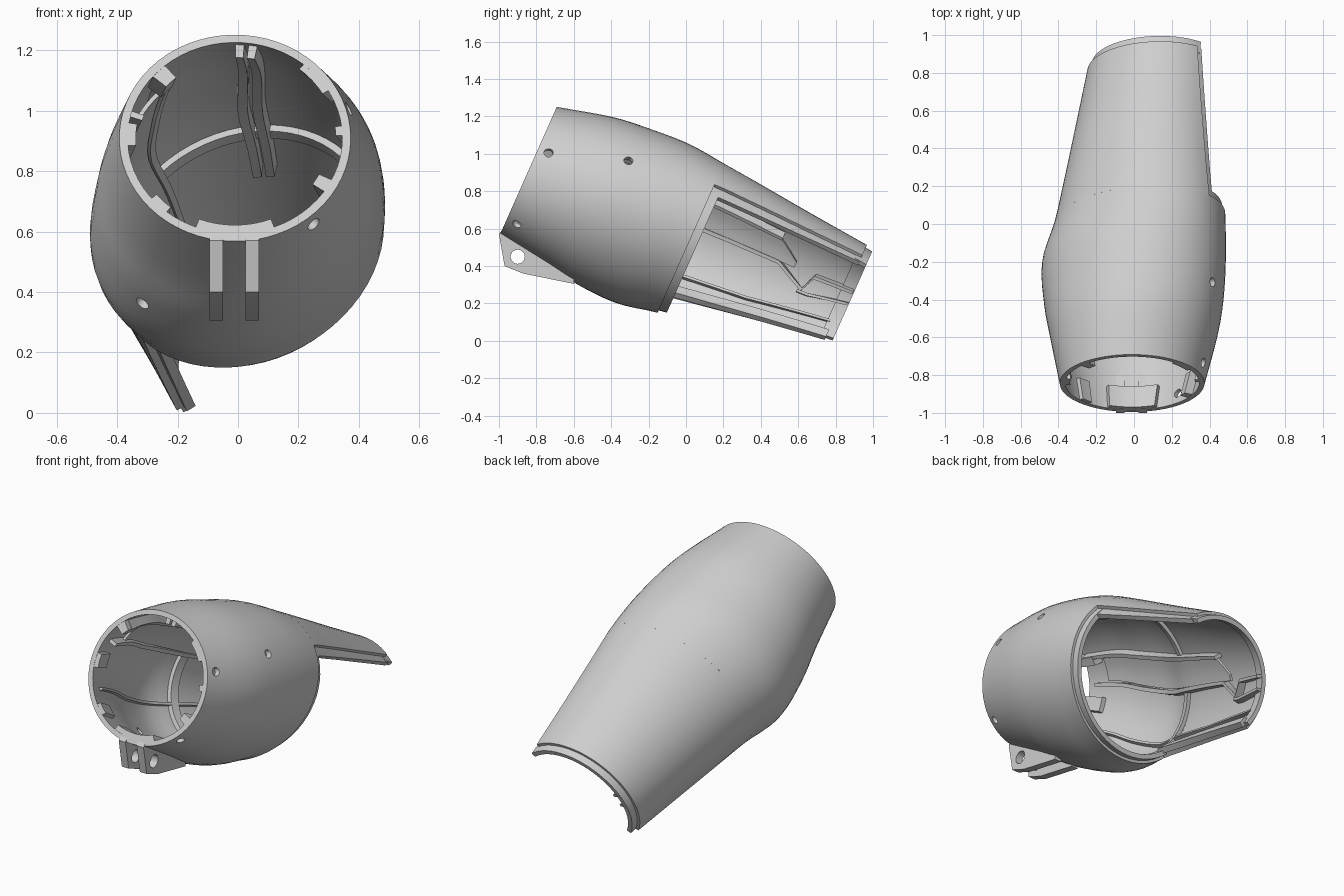
import bpy, bmesh, math
from mathutils import Vector

cube = bpy.data.objects.get("Cube")
if cube:
    bpy.data.objects.remove(cube)

grey = bpy.data.materials.new("light_grey")
grey.use_nodes = True
tone = (0.62, 0.62, 0.62, 1)
grey.diffuse_color = tone
grey.node_tree.nodes["Principled BSDF"].inputs["Base Color"].default_value = tone

PI = math.pi
TILT = math.radians(24)
FRONT, STEP, REAR = -1.14, -0.2, 0.675
WALL = 0.028

# Sections along the tilted axis: position, centre x, centre height, half width, half height, skew
SECTIONS = [
    (-1.14, -0.01, 0.488, 0.383, 0.374, 0),
    (-0.85, 0, 0.503, 0.447, 0.43, 0.05),
    (-0.67, 0, 0.498, 0.475, 0.457, 0.1),
    (-0.42, 0, 0.501, 0.487, 0.468, 0.15),
    (-0.2, 0.03, 0.512, 0.453, 0.437, 0.18),
    (0, 0.05, 0.51, 0.43, 0.42, 0.15),
    (0.35, 0.085, 0.505, 0.395, 0.388, 0.1),
    (0.75, 0.125, 0.5, 0.357, 0.355, 0.05),
]


def section(s):
    """Smoothly interpolated section at axis position s."""
    i = 0
    while i < len(SECTIONS) - 2 and s > SECTIONS[i + 1][0]:
        i += 1

    def slope(k, c):
        a, b = SECTIONS[max(k - 1, 0)], SECTIONS[min(k + 1, len(SECTIONS) - 1)]
        return (b[c] - a[c]) / (b[0] - a[0])

    p, q = SECTIONS[i], SECTIONS[i + 1]
    h = q[0] - p[0]
    t = (s - p[0]) / h
    u = 1 - t
    return [u * u * (1 + 2 * t) * p[c] + t * t * (3 - 2 * t) * q[c]
            + h * t * u * (u * slope(i, c) - t * slope(i + 1, c)) for c in range(1, 6)]


def place(s, angle, depth):
    """World point at a depth below the outer surface."""
    cx, cv, rx, rv, skew = section(s)
    x = cx + (rx - depth) * math.cos(angle)
    v = cv + (rv - depth) * math.sin(angle + skew)
    c, n = math.cos(TILT), math.sin(TILT)
    return Vector((x, c * s + n * v, c * v - n * s))


def finish(name, bm):
    bmesh.ops.recalc_face_normals(bm, faces=bm.faces)
    mesh = bpy.data.meshes.new(name)
    bm.to_mesh(mesh)
    bm.free()
    obj = bpy.data.objects.new(name, mesh)
    bpy.context.collection.objects.link(obj)
    mesh.materials.append(grey)
    return obj


def patch(name, path, outer, inner):
    """Solid piece of wall; path holds (axis position, start angle, end angle)."""
    stations = [path[0]]
    for a, b in zip(path, path[1:]):
        n = max(1, round((b[0] - a[0]) / 0.06))
        stations += [[p + (q - p) * k / n for p, q in zip(a, b)] for k in range(1, n + 1)]
    span = path[0][2] - path[0][1]
    closed = span > 2 * PI - 0.01
    n = max(2, round(span / 0.1))
    bm = bmesh.new()
    rings = []
    for s, a, b in stations:
        angles = [a + (b - a) * k / n for k in range(n + 1)]
        pts = [place(s, t, outer) for t in angles] + [place(s, t, inner) for t in reversed(angles)]
        rings.append([bm.verts.new(p) for p in pts])
    m = 2 * (n + 1)
    for r, q in zip(rings, rings[1:]):
        for j in range(m):
            if closed and j in (n, m - 1):
                continue
            k = (j + 1) % m
            bm.faces.new((r[j], r[k], q[k], q[j]))
    for r in (rings[0], rings[-1]):
        for j in range(n):
            bm.faces.new((r[j], r[j + 1], r[m - 2 - j], r[m - 1 - j]))
    bmesh.ops.remove_doubles(bm, verts=bm.verts, dist=1e-5)
    return finish(name, bm)


def drill(obj, centre, direction, radius, depth):
    """Cut a round hole."""
    bpy.ops.mesh.primitive_cylinder_add(vertices=20, radius=radius, depth=depth, location=centre)
    cutter = bpy.context.object
    cutter.hide_render = True
    cutter.rotation_mode = "QUATERNION"
    cutter.rotation_quaternion = Vector(direction).to_track_quat("Z", "Y")
    mod = obj.modifiers.new("hole", "BOOLEAN")
    mod.object = cutter
    mod.operation = "DIFFERENCE"
    mod.solver = "EXACT"
    bpy.context.view_layer.objects.active = obj
    bpy.ops.object.modifier_apply(modifier=mod.name)
    bpy.data.objects.remove(cutter)


# Closed front body with screw holes
body = patch("front_body", [(FRONT, 0, 2 * PI), (STEP, 0, 2 * PI)], 0, WALL)
parts = [body]
for s, angle in ((-1.08, 0.33), (-0.673, 0.5), (-1.08, -0.86), (-0.62, PI + 0.85)):
    p = place(s, angle, 0)
    drill(body, p, p - place(s, angle, 0.1), 0.024, 0.14)

# Rear half shell, open on one side, with stepped joint lips
TOP, TOP_END = 0.62, 0.93
LOW, LOW_END = PI + 0.71, PI + 0.5
parts += [
    patch("rear_half_shell", [(STEP, TOP, LOW), (REAR, TOP_END, LOW_END)], 0, WALL),
    patch("rear_end_lip", [(REAR - 0.03, TOP_END - 0.1, LOW_END), (REAR + 0.04, TOP_END - 0.1, LOW_END)],
          0.016, 0.042),
    patch("upper_joint_lip", [(STEP, TOP - 0.14, TOP + 0.08), (REAR, TOP_END - 0.12, TOP_END + 0.08)],
          0.018, 0.045),
    patch("lower_joint_lip", [(STEP, LOW - 0.1, LOW + 0.06), (REAR, LOW_END - 0.1, LOW_END + 0.06)],
          0.026, 0.06),
    patch("body_joint_lip", [(STEP - 0.03, LOW, TOP + 2 * PI), (STEP + 0.045, LOW, TOP + 2 * PI)],
          0.016, 0.042),
    patch("inner_ring_rib", [(STEP - 0.06, 0, 2 * PI), (STEP - 0.01, 0, 2 * PI)], 0.02, 0.05),
]

# Twin rails along the ceiling
for side, angle in (("left", 1.37), ("right", 1.49)):
    parts.append(patch(side + "_ceiling_rail",
                       [(FRONT + 0.04, angle, angle + 0.08), (0, angle, angle + 0.08)], 0.02, 0.075))


# Guide rails on the closed side wall
def rail(name, points, width, depth):
    parts.append(patch(name, [(s, a - width / 2, a + width / 2) for s, a in points], 0.02, depth))


rail("upper_guide_rail", [(-1.05, 2.78), (0.28, 2.78), (0.45, 3.06), (0.49, 2.78), (0.71, 2.74)], 0.06, 0.075)
rail("lower_guide_rail", [(0.43, 3.1), (0.49, 3.1), (0.71, 2.98)], 0.05, 0.07)
rail("floor_guide_rail", [(-1.05, 3.55), (0.2, 3.5), (0.66, 3.36)], 0.04, 0.05)
rail("top_guide_rail", [(-1.1, 2.3), (0.25, 2.35)], 0.06, 0.08)
parts.append(patch("guide_plate", [(-0.95, 2.35, 2.72), (0.25, 2.38, 2.76), (0.37, 2.66, 2.76)], 0.055, 0.07))

# Blocks around the front opening
for name, angle, width, depth in (("upper_right", 2.36, 0.16, 0.085), ("right", 3.1, 0.24, 0.055),
                                  ("lower_right", 3.92, 0.2, 0.05), ("lower_left", -0.52, 0.14, 0.075),
                                  ("upper_left", 0.7, 0.36, 0.05), ("left", 0.08, 0.1, 0.05),
                                  ("bottom", 1.5 * PI, 0.75, 0.06)):
    parts.append(patch(name + "_mount_block", [(FRONT + 0.002, angle - width / 2, angle + width / 2),
                                               (FRONT + 0.13, angle - width / 2, angle + width / 2)],
                       0.01, depth))

# Pair of hinge tabs below the opening
TAB = [(-1, 0.57), (-0.97, 0.4), (-0.87, 0.36), (-0.6, 0.305), (-0.6, 0.34), (-0.97, 0.61)]
for side, x in (("right", -0.095), ("left", 0.025)):
    bm = bmesh.new()
    face = bm.faces.new([bm.verts.new((x, y, z)) for y, z in TAB])
    grown = bmesh.ops.extrude_face_region(bm, geom=[face])["geom"]
    bmesh.ops.translate(bm, vec=(0.045, 0, 0), verts=[g for g in grown if isinstance(g, bmesh.types.BMVert)])
    tab = finish(side + "_hinge_tab", bm)
    drill(tab, (x + 0.02, -0.9, 0.45), (1, 0, 0), 0.038, 0.2)
    parts.append(tab)

# Smooth the curved walls and keep the cut edges crisp
bpy.ops.object.select_all(action="DESELECT")
for obj in parts:
    obj.select_set(True)
bpy.context.view_layer.objects.active = body
bpy.ops.object.shade_smooth_by_angle(angle=math.radians(30))
